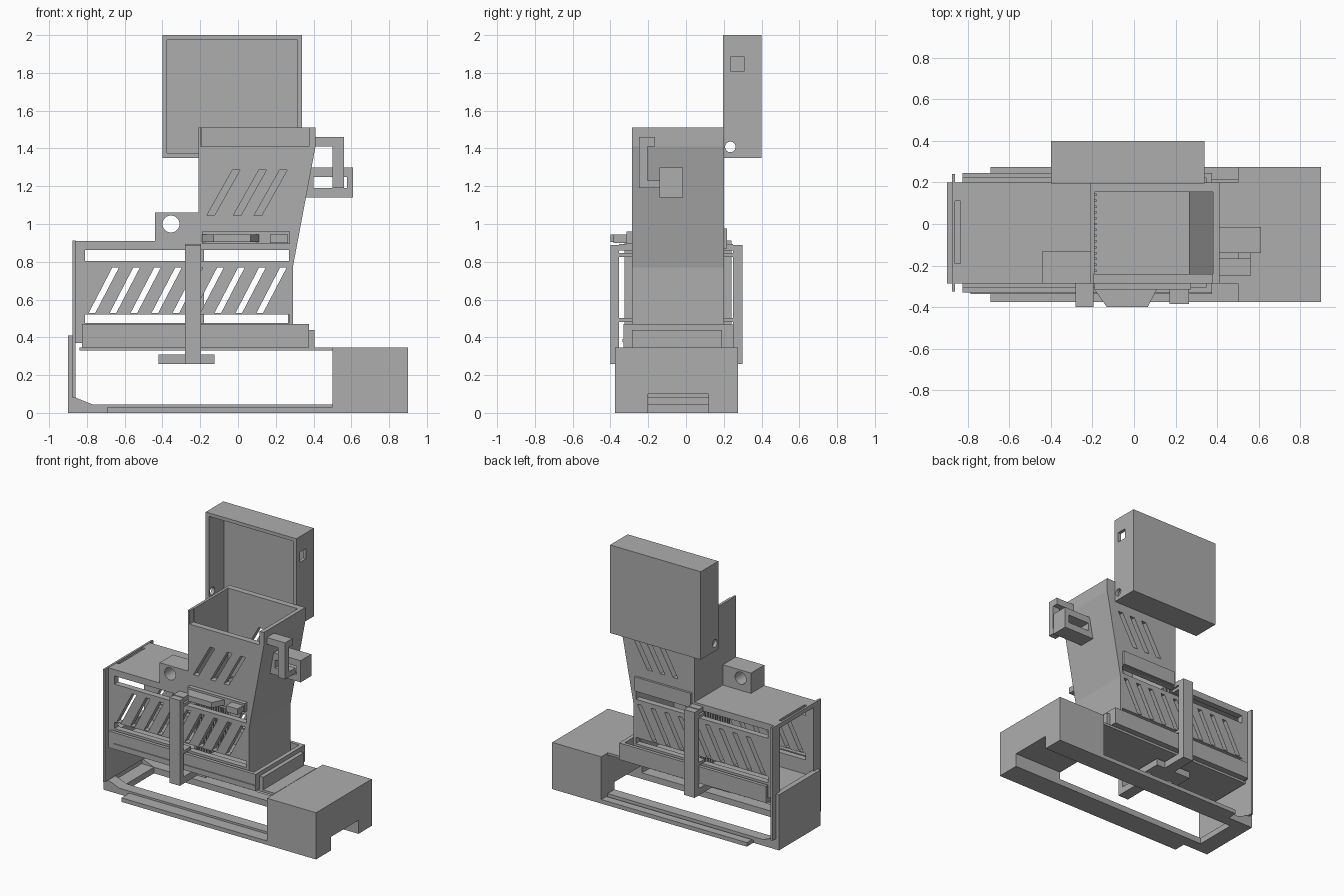
import bpy, bmesh, math
from mathutils import Vector

if "Cube" in bpy.data.objects:
    bpy.data.objects.remove(bpy.data.objects["Cube"], do_unlink=True)

grey = bpy.data.materials.new("plain_grey")
grey.use_nodes = True
grey.diffuse_color = (0.42, 0.42, 0.42, 1)
grey.node_tree.nodes["Principled BSDF"].inputs["Base Color"].default_value = (0.42, 0.42, 0.42, 1)


def prism(name, pts, a, b, axis="y"):
    """Extrude a profile: (x, z) points along y, or (x, y) points along z."""
    bm = bmesh.new()
    place = (lambda p: (p[0], a, p[1])) if axis == "y" else (lambda p: (p[0], p[1], a))
    face = bm.faces.new([bm.verts.new(place(p)) for p in pts])
    new = bmesh.ops.extrude_face_region(bm, geom=[face])["geom"]
    move = Vector((0, b - a, 0) if axis == "y" else (0, 0, b - a))
    bmesh.ops.translate(bm, vec=move, verts=[g for g in new if isinstance(g, bmesh.types.BMVert)])
    bmesh.ops.recalc_face_normals(bm, faces=bm.faces)
    mesh = bpy.data.meshes.new(name)
    bm.to_mesh(mesh)
    bm.free()
    mesh.materials.append(grey)
    ob = bpy.data.objects.new(name, mesh)
    bpy.context.collection.objects.link(ob)
    return ob


def box(name, x, y, z):
    return prism(name, [(x[0], z[0]), (x[1], z[0]), (x[1], z[1]), (x[0], z[1])], *y)


def slit(x, z0, z1, w, lean, y):
    return prism("slit_cutter", [(x, z0), (x + w, z0), (x + w + lean, z1), (x + lean, z1)], *y)


def rod(centre, r, length, axis):
    rot = (math.pi / 2, 0, 0) if axis == "y" else (0, math.pi / 2, 0)
    bpy.ops.mesh.primitive_cylinder_add(vertices=32, radius=r, depth=length, location=centre, rotation=rot)
    return bpy.context.object


def cut(ob, cutters):
    for c in cutters:
        c.hide_render = True
        m = ob.modifiers.new("cut", "BOOLEAN")
        m.operation, m.solver, m.object = "DIFFERENCE", "EXACT", c
        with bpy.context.temp_override(object=ob, active_object=ob, selected_objects=[ob]):
            bpy.ops.object.modifier_apply(modifier=m.name)
        bpy.data.objects.remove(c, do_unlink=True)
    return ob


# Base: end block with tunnel, open floor frame, low outer strips
cut(box("end_block", (0.5, 0.9), (-0.375, 0.275), (0, 0.345)),
    [box("tunnel_cutter", (0.4, 1), (-0.2, 0.12), (-0.1, 0.1))])
cut(box("floor_frame", (-0.87, 0.5), (-0.285, 0.2), (0, 0.045)),
    [box("floor_cutter", (-0.77, 0.6), (-0.2, 0.12), (-0.1, 0.1))])
for name, y in (("front", (-0.375, -0.285)), ("back", (0.215, 0.275))):
    box(name + "_strip", (-0.69, 0.5), y, (0, 0.03))
box("back_strip_link", (-0.69, 0.5), (0.2, 0.215), (0, 0.02))
for name, y in (("front", (-0.285, -0.2)), ("back", (0.12, 0.2))):
    prism(name + "_gusset", [(-0.87, 0.04), (-0.77, 0.045), (-0.87, 0.085)], *y)
box("end_door", (-0.9, -0.87), (-0.285, 0.2), (0, 0.41))

# Tray below the chamber
box("tray_plate", (-0.84, 0.5), (-0.285, 0.2), (0.33, 0.347))
cut(box("tray", (-0.825, 0.375), (-0.33, 0.245), (0.347, 0.47)),
    [box("tray_cutter", (-0.9, 0.345), (-0.305, 0.22), (0.37, 0.6))])
box("tray_handle", (0.375, 0.405), (-0.285, 0.19), (0.347, 0.44))
box("tray_front_ledge", (-0.785, 0.375), (-0.337, -0.33), (0.375, 0.39))

# Chamber and chute: front and back panels share one outline
OUTLINE = [(-0.865, 0.37), (0.29, 0.37), (0.29, 0.77), (0.41, 1.41), (0.41, 1.51),
           (-0.21, 1.51), (-0.21, 0.91), (-0.865, 0.91)]
for name, y, tops in (("front", (-0.285, -0.24), (-0.165, -0.025, 0.085)),
                      ("back", (0.155, 0.2), (-0.075, 0.03, 0.135))):
    wide = (y[0] - 0.1, y[1] + 0.1)
    cuts = [slit(-0.79 + 0.111 * i, 0.53, 0.77, 0.035, 0.125, wide) for i in range(9)]
    cuts += [slit(x, 1.045, 1.285, 0.04, 0.135, wide) for x in tops]
    cuts += [box("slot_cutter", (-0.81, 0.27), wide, z) for z in ((0.475, 0.522), (0.803, 0.863))]
    if name == "front":
        cuts.append(box("mouth_cutter", (-0.195, 0.375), wide, (1.41, 1.6)))
    cut(prism(name + "_panel", OUTLINE, *y), cuts)

INNER = (-0.24, 0.155)
prism("sloped_wall", [(0.29, 0.37), (0.29, 0.77), (0.41, 1.41), (0.41, 1.51), (0.38, 1.51),
                      (0.38, 1.41), (0.265, 0.77), (0.265, 0.37)], *INNER)
box("chute_left_wall", (-0.21, -0.19), INNER, (0.88, 1.51))
cut(box("chamber_roof", (-0.865, -0.21), INNER, (0.88, 0.91)),
    [box("notch_cutter", (-0.9, -0.835), (-0.19, 0.11), (0.895, 1))])
for i in range(14):
    y = INNER[0] + 0.01 + i * 0.028
    box("grate_bar", (-0.2, -0.18), (y, y + 0.012), (0.37, 0.9))

# Open end flange around the chamber
cut(box("end_flange", (-0.875, -0.86), (-0.325, 0.24), (0.08, 0.912)),
    [box("window_cutter", (-1, -0.8), INNER, (0.41, 0.88))])

# Pierced lug on the roof
cut(box("roof_lug", (-0.44, -0.21), (-0.285, -0.13), (0.91, 1.06)),
    [rod((-0.355, -0.2, 1.0), 0.045, 0.5, "y")])

# Clamp: two posts joined by a strap under the tray
POST = (-0.28, -0.195)
for name, outer, inner, wall in (("front", -0.4, -0.355, -0.27), ("back", 0.3, 0.25, 0.18)):
    span = lambda a, b: (min(a, b), max(a, b))
    box(name + "_post", POST, span(outer, inner), (0.26, 0.89))
    box(name + "_post_hook", POST, span(inner, wall), (0.86, 0.895))
    for z in (0.48, 0.825):
        box(name + "_post_peg", POST, span(inner, wall), (z, z + 0.022))
box("clamp_strap", POST, (-0.355, 0.25), (0.26, 0.31))
cut(box("clamp_pad", (-0.42, -0.125), (-0.2, 0.1), (0.26, 0.31)),
    [box("pad_cutter", (x, x + 0.05), (-0.07, -0.02), (0, 0.4)) for x in (-0.37, -0.18)])
box("clamp_spacer", POST, (-0.1, 0), (0.3, 0.335))

# Sliding gate with tapered pull, and the plate behind it
box("gate_bar", (-0.19, 0.275), (-0.315, -0.28), (0.895, 0.96))
prism("gate_pull", [(-0.19, -0.315), (0.11, -0.315), (0.065, -0.4), (-0.13, -0.4)], 0.905, 0.945, "z")
box("gate_tab", (0.17, 0.265), (-0.385, -0.315), (0.9, 0.945))
box("back_gate_plate", (-0.19, 0.27), (0.2, 0.216), (0.87, 0.975))

# Latch: hook and square ring on the sloped wall
box("hook_arm", (0.4, 0.56), (-0.25, -0.165), (1.41, 1.46))
box("hook_stem", (0.5, 0.56), (-0.25, -0.205), (1.19, 1.46))
box("hook_toe", (0.5, 0.56), (-0.205, -0.13), (1.19, 1.23))
cut(prism("latch_ring", [(0.355, 1.14), (0.61, 1.14), (0.61, 1.3), (0.385, 1.3)], -0.14, -0.015),
    [box("ring_cutter", (0.4, 0.577), (-0.3, 0.1), (1.19, 1.25))])

# Raised lid, open to the front
cut(box("lid", (-0.4, 0.34), (0.195, 0.4), (1.35, 2.0)),
    [box("lid_cutter", (-0.375, 0.315), (0.1, 0.375), (1.375, 1.975)),
     box("catch_cutter", (0.25, 0.5), (0.235, 0.31), (1.81, 1.885)),
     rod((0, 0.235, 1.408), 0.028, 1.2, "x")])
